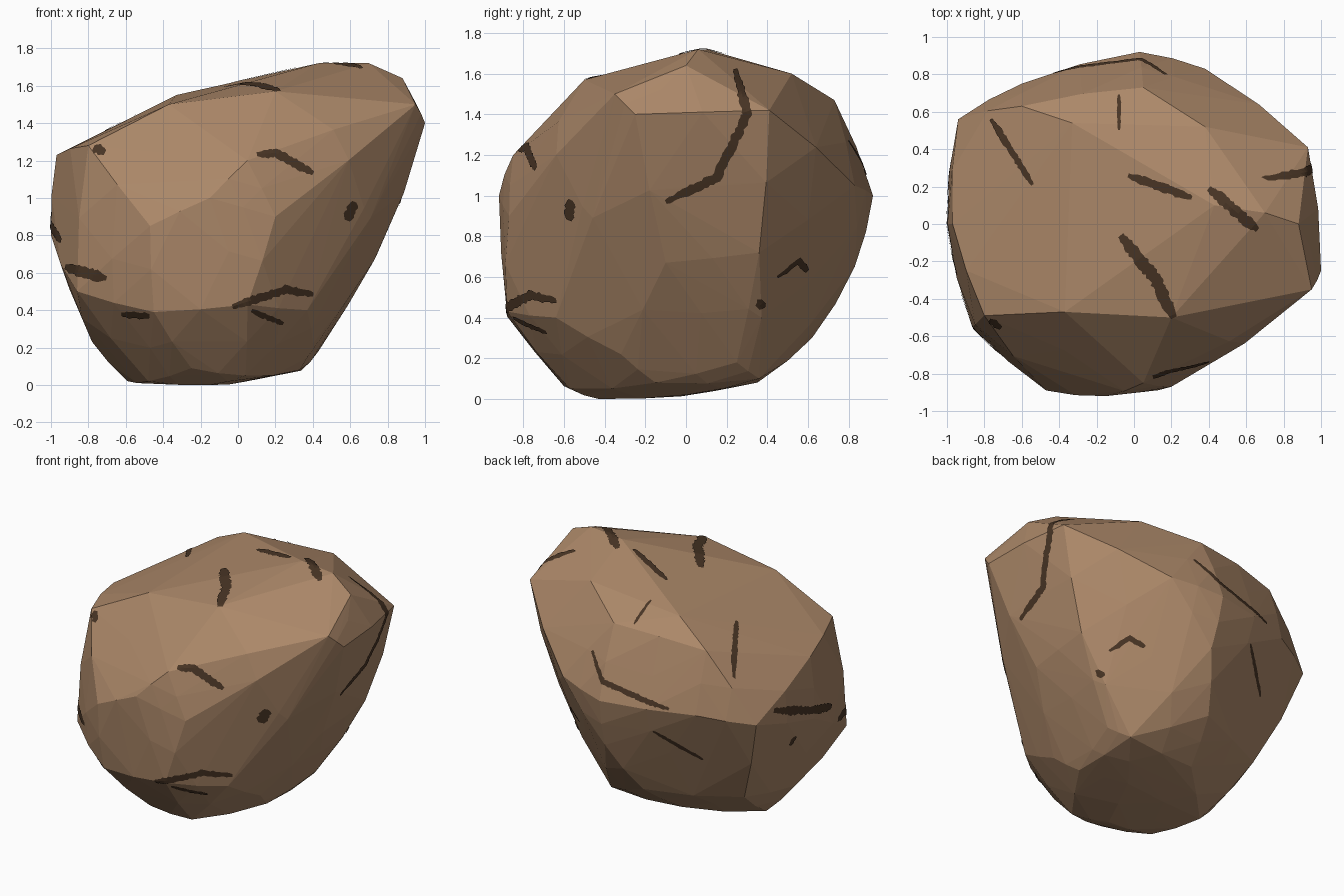
import bpy, bmesh, math, random
from mathutils import Vector
from mathutils.bvhtree import BVHTree

if "Cube" in bpy.data.objects:
    bpy.data.objects.remove(bpy.data.objects["Cube"])

random.seed(4)


def material(name, rgb):
    m = bpy.data.materials.new(name)
    m.diffuse_color = (*rgb, 1)
    m.use_nodes = True
    m.node_tree.nodes["Principled BSDF"].inputs["Base Color"].default_value = m.diffuse_color
    return m


stone = material("brown_stone", (0.41, 0.245, 0.14))
dark = material("dark_crack", (0.065, 0.035, 0.018))


def add_object(name, bm, mat):
    me = bpy.data.meshes.new(name)
    bm.to_mesh(me)
    me.materials.append(mat)
    ob = bpy.data.objects.new(name, me)
    bpy.context.collection.objects.link(ob)


def drop_loose(bm):
    loose = [v for v in bm.verts if not v.link_faces]
    bmesh.ops.delete(bm, geom=loose, context='VERTS')


def hull(points):
    bm = bmesh.new()
    for p in points:
        bm.verts.new(p)
    res = bmesh.ops.convex_hull(bm, input=bm.verts[:])
    junk = {g for g in res["geom_interior"] + res["geom_unused"]
            if isinstance(g, bmesh.types.BMVert)}
    bmesh.ops.delete(bm, geom=list(junk), context='VERTS')
    drop_loose(bm)
    bmesh.ops.recalc_face_normals(bm, faces=bm.faces[:])
    return bm


# Boulder: hull of its main corners, from the base up
corners = [
    (-.59, -.05, .02), (-.48, -.4, .02), (-.15, -.43, 0), (.05, 0, .02), (-.2, .33, .09),
    (.33, -.15, .08), (.33, .36, .1), (-.25, -.62, .09), (.04, -.57, .05),
    (.43, .25, .18), (.4, -.32, .22), (-.78, -.1, .23), (-.7, .35, .3), (-.1, .62, .3),
    (-.45, -.85, .39), (.05, -.88, .43), (.37, -.64, .4), (-.86, -.56, .5), (.05, .83, .65),
    (-.47, -.89, .85), (-.15, -.92, 1), (.2, -.87, .9), (.73, -.1, .67), (.74, .36, .72),
    (-1, 0, .8), (-.94, .56, .95), (.03, .92, 1), (.38, .83, 1.05), (-.6, .75, 1),
    (1, -.25, 1.4), (.95, -.35, 1.5), (.93, .41, 1.42), (.88, 0, 1.64),
    (.43, .1, 1.72), (.7, .06, 1.72),
    (.2, -.5, 1.57), (-.37, -.47, 1.5), (-.8, -.49, 1.28), (-.97, 0, 1.23),
    (-.33, .54, 1.55), (.38, .52, 1.6), (.05, .73, 1.47), (.05, -.85, 1.2), (-.6, .63, 1.41),
]
rough = hull(corners)

# Worn edges: push side edge midpoints out a little to get the smaller facets
lo, hi = Vector((-1, -.92, 0)), Vector((1, .92, 1.72))
extra = []
for e in rough.edges:
    if len(e.link_faces) == 2:
        n = (e.link_faces[0].normal + e.link_faces[1].normal).normalized()
        if n.z > 0.6:
            continue
        p = (e.verts[0].co + e.verts[1].co) / 2
        p += n * 0.03 * e.calc_length() * min(1, e.calc_face_angle(0) / 0.4)
        extra.append(tuple(max(a, min(b, c)) for a, b, c in zip(lo, hi, p)))
rough.free()
rock = hull(corners + extra)
add_object("boulder", rock, stone)
tree = BVHTree.FromBMesh(rock)

# Cracks: tapered ribbons drawn in one view and projected on the stone
VIEWS = {
    "front": (lambda a, b: Vector((a, -3, b)), Vector((0, 1, 0))),
    "back": (lambda a, b: Vector((a, 3, b)), Vector((0, -1, 0))),
    "right": (lambda a, b: Vector((3, a, b)), Vector((-1, 0, 0))),
    "left": (lambda a, b: Vector((-3, a, b)), Vector((1, 0, 0))),
    "top": (lambda a, b: Vector((a, b, 3)), Vector((0, 0, -1))),
}


def ribbon(bm, view, width, path):
    place, ray = VIEWS[view]
    pts = [Vector(p) for p in path]
    line = []
    for a, b in zip(pts, pts[1:]):
        steps = max(2, math.ceil((b - a).length / 0.015))
        line += [a.lerp(b, i / steps) for i in range(steps)]
    line.append(pts[-1])
    last = len(line) - 1
    rows = []
    for i, p in enumerate(line):
        d = (line[min(i + 1, last)] - line[max(i - 1, 0)]).normalized()
        side = Vector((-d.y, d.x))
        taper = min(1, 0.5 + 3 * min(i, last - i) / len(line))
        row = []
        for k in (-1, 0, 1):
            q = p + side * (k * width / 2 * taper * random.uniform(0.75, 1.25))
            hit, n, _, _ = tree.ray_cast(place(q.x, q.y), ray)
            row.append((bm.verts.new(hit + n * 0.005), n) if hit else None)
        rows.append(row)
    for r0, r1 in zip(rows, rows[1:]):
        for k in (0, 1):
            quad = (r0[k], r0[k + 1], r1[k + 1], r1[k])
            if None in quad:
                continue
            f = bm.faces.new([v for v, _ in quad])
            f.normal_update()
            if max(e.calc_length() for e in f.edges) > 0.15:
                bm.faces.remove(f)
            elif f.normal.dot(quad[0][1]) < 0:
                f.normal_flip()


def crack_object(view, *items):
    bm = bmesh.new()
    for width, *path in items:
        ribbon(bm, view, width, path)
    drop_loose(bm)
    add_object(view + "_cracks", bm, dark)
    bm.free()


crack_object("front",
             (.055, (-.92, .63), (-.7, .57)),
             (.045, (-.03, .42), (.25, .51), (.4, .485)),
             (.03, (.07, .4), (.24, .33)),
             (.035, (-.62, .38), (-.47, .37)),
             (.045, (.1, 1.23), (.2, 1.24), (.4, 1.13)),
             (.05, (.58, .88), (.62, .98)),
             (.05, (-.77, 1.27), (-.71, 1.24)))
crack_object("right",
             (.045, (-.1, .97), (.15, 1.09), (.3, 1.4), (.24, 1.62)),
             (.05, (.35, .45), (.38, .48)))
crack_object("back",
             (.035, (.17, 1.27), (.03, 1.12), (-.43, 1.02)),
             (.03, (-.3, .83), (-.55, .62)),
             (.03, (.58, .6), (.5, .68), (.41, .63)))
crack_object("left",
             (.055, (.4, 1), (-.27, .77)),
             (.04, (.15, .72), (.15, .65)))
crack_object("top",
             (.035, (-.76, .56), (-.54, .21)),
             (.02, (-.08, .69), (-.08, .5)),
             (.045, (-.03, .26), (.31, .14)),
             (.055, (.4, .19), (.66, -.03)),
             (.065, (-.07, -.06), (.12, -.3), (.21, -.5)))
rock.free()
